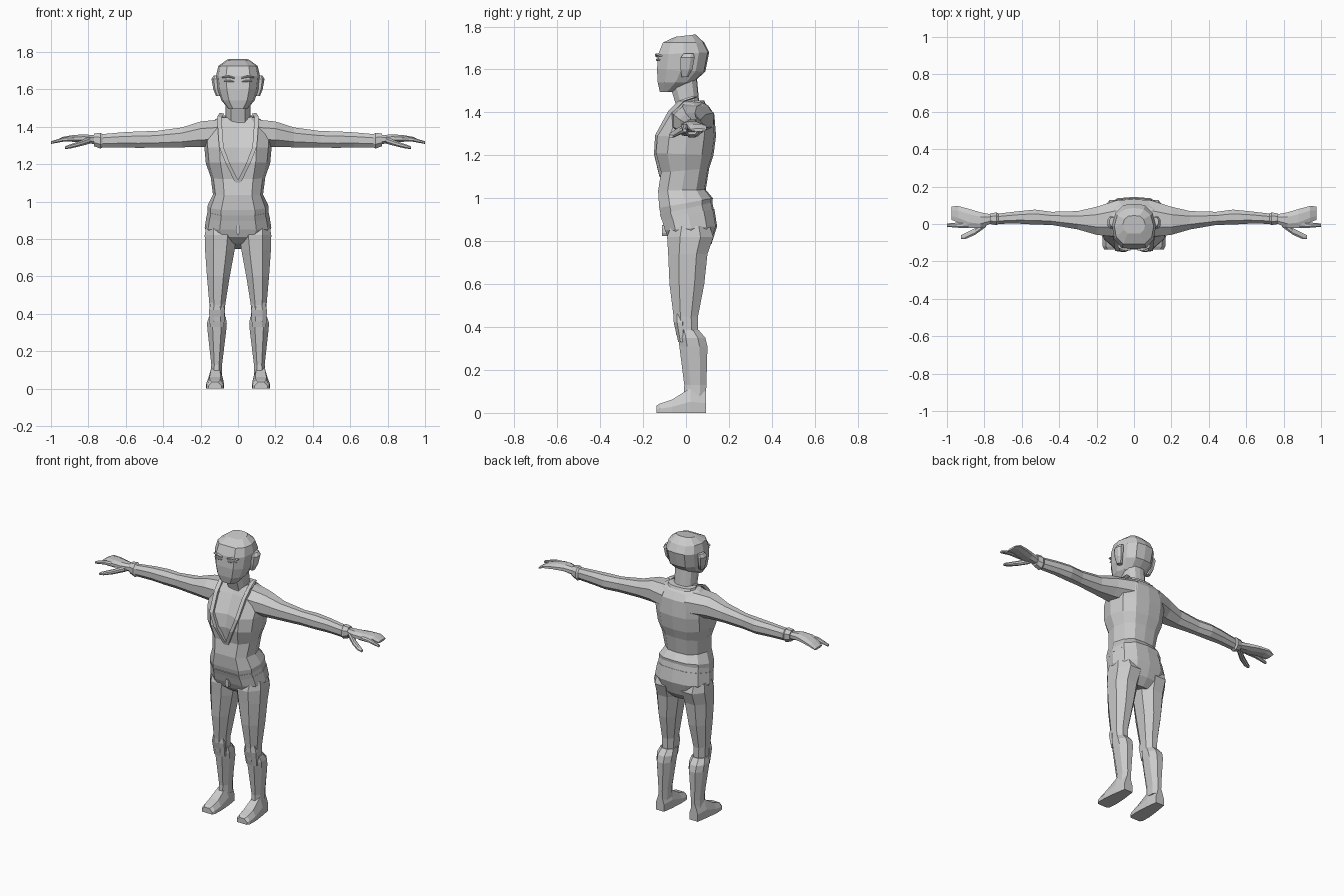
import bpy, bmesh
from mathutils import Vector

grey = bpy.data.materials.new("plain grey")
grey.diffuse_color = (0.6, 0.6, 0.6, 1)


def loft(name, rings, mirror=False):
    """Skin a list of equal-length point rings and cap both ends."""
    bm = bmesh.new()
    rows = [[bm.verts.new(p) for p in r] for r in rings]
    n = len(rows[0])
    for a, b in zip(rows, rows[1:]):
        for i in range(n):
            bm.faces.new((a[i], a[(i + 1) % n], b[(i + 1) % n], b[i]))
    bm.faces.new(rows[0])
    bm.faces.new(rows[-1])
    bmesh.ops.recalc_face_normals(bm, faces=bm.faces)
    me = bpy.data.meshes.new(name)
    bm.to_mesh(me)
    bm.free()
    me.materials.append(grey)
    ob = bpy.data.objects.new(name, me)
    bpy.context.collection.objects.link(ob)
    if mirror:
        ob.modifiers.new("mirror", 'MIRROR').use_mirror_merge = False
    return ob


def octagon(u0, u1, v0, v1, c=0.28):
    """Rectangle with cut corners as eight (u, v) points."""
    a, b = (u1 - u0) * c, (v1 - v0) * c
    return [(u0 + a, v0), (u1 - a, v0), (u1, v0 + b), (u1, v1 - b),
            (u1 - a, v1), (u0 + a, v1), (u0, v1 - b), (u0, v0 + b)]


def body(name, rows):
    """Symmetric upright part: half width, front y/z, back y/z, front recess."""
    half = [(0.55, 0), (0.9, 0.2), (1, 0.5), (0.85, 0.8), (0.5, 0.97)]
    rings = []
    for hw, yf, zf, yb, zb, rec in rows:
        def pt(s, t):
            return Vector((s * hw, yf + (yb - yf) * t, zf + (zb - zf) * t))
        ring = [pt(0, 0) + Vector((0, rec, 0))] + [pt(s, t) for s, t in half]
        ring += [pt(0, 1)] + [pt(-s, t) for s, t in reversed(half)]
        rings.append(ring)
    return loft(name, rings)


def along_z(name, rows, c=0.28):
    """Left and right upright limb: inner x, outer x, front y, back y, z."""
    return loft(name, [[(x, y, z) for x, y in octagon(a, b, f, k, c)]
                       for a, b, f, k, z in rows], True)


def along_x(name, rows, c=0.28):
    """Left and right sideways limb: x, centre y, centre z, half depth, half height."""
    return loft(name, [[(x, y, z) for y, z in octagon(cy - hy, cy + hy, cz - hz, cz + hz, c)]
                       for x, cy, cz, hy, hz in rows], True)


# Head, with a sloping jaw
body("head", [(.05, -.122, 1.495, -.055, 1.495, 0), (.088, -.132, 1.54, .035, 1.54, 0),
              (.108, -.135, 1.6, .09, 1.59, 0), (.117, -.13, 1.67, .108, 1.68, 0),
              (.105, -.108, 1.725, .085, 1.725, 0), (.06, -.05, 1.752, .045, 1.763, 0)])
body("neck", [(.075, -.035, 1.37, .07, 1.42, 0), (.067, -.045, 1.43, .06, 1.46, 0),
              (.066, -.07, 1.51, .05, 1.57, 0)])

# Ears and brows
along_z("ear", [(.09, .118, -.02, .01, 1.565), (.1, .132, -.025, .03, 1.6),
                (.1, .142, -.025, .04, 1.655), (.1, .13, -.01, .035, 1.675)])
along_x("brow", [(.018, -.132, 1.66, .009, .004), (.05, -.134, 1.669, .01, .006),
                 (.085, -.118, 1.664, .009, .003)])
along_x("eye", [(.022, -.133, 1.642, .005, .002), (.045, -.134, 1.645, .005, .006),
                (.075, -.124, 1.645, .006, .002)])

# Jacket body, hollowed along the front centre for the open neck
body("jacket", [(.163, -.118, .925, .122, .98, 0), (.163, -.125, .955, .125, 1.0, 0),
                (.134, -.13, 1.035, .092, 1.04, 0), (.146, -.116, 1.12, .108, 1.14, 0),
                (.172, -.14, 1.21, .128, 1.2, .018), (.18, -.133, 1.29, .14, 1.29, .025),
                (.185, -.07, 1.4, .132, 1.39, .015), (.12, -.03, 1.45, .105, 1.43, 0),
                (.075, -.01, 1.455, .07, 1.455, 0)])

# Lapel strips running from the shoulders down to the point of the neckline
path = [(.085, .03, 1.47), (.098, -.03, 1.45), (.096, -.078, 1.4), (.088, -.138, 1.29),
        (.055, -.143, 1.205), (.004, -.118, 1.1)]
loft("lapel", [[(x - .011, y - .006, z), (x + .013, y - .006, z + .004),
                (x + .013, y + .022, z + .004), (x - .011, y + .022, z)]
               for x, y, z in path], True)
# Raised collar behind the neck
body("collar", [(.098, -.01, 1.42, .1, 1.42, 0), (.092, -.01, 1.46, .085, 1.455, 0)])

# Belt and hips
body("belt", [(.167, -.112, .895, .13, .945, 0), (.162, -.122, .925, .122, .985, 0)])
body("hips", [(.06, -.04, .775, .08, .745, 0), (.15, -.08, .81, .12, .79, 0),
              (.178, -.098, .85, .145, .87, 0), (.168, -.112, .9, .132, .95, 0)])
loft("buckle", [[(x, y, z) for x, z in octagon(-.012, .012, .825, .875)]
                for y in (-.112, -.085)])

# Trouser legs
along_z("leg", [(.03, .17, -.07, .11, .87), (.008, .178, -.088, .128, .82),
                (.018, .176, -.083, .1, .74), (.044, .166, -.077, .085, .6),
                (.068, .153, -.058, .056, .45), (.072, .15, -.045, .055, .36)])

# Boot shafts and knee guards
along_z("boot_shaft", [(.066, .155, -.035, .06, .385), (.06, .166, -.036, .09, .35),
                       (.063, .163, -.031, .1, .31), (.085, .143, -.008, .095, .13),
                       (.085, .145, -.012, .092, .07)])
along_z("knee_guard", [(.08, .145, -.058, 0, .46), (.07, .155, -.057, 0, .42),
                       (.075, .15, -.036, 0, .33)])

# Feet: y, inner x, outer x, top z
loft("foot", [[(a, y, 0), (b, y, 0), (b, y, h * .45), (b - .018, y, h),
               (a + .018, y, h), (a, y, h * .45)]
              for y, a, b, h in [(.093, .09, .148, .1), (.02, .08, .16, .115),
                                 (-.065, .075, .17, .062), (-.12, .078, .168, .044),
                                 (-.137, .088, .158, .034)]], True)

# Sleeves and cuffs
along_x("arm", [(.08, .03, 1.365, .1, .075), (.2, .017, 1.36, .075, .068),
                (.3, .02, 1.343, .049, .053), (.44, .03, 1.333, .035, .044),
                (.53, .037, 1.331, .04, .044), (.62, .035, 1.33, .033, .04),
                (.73, .028, 1.325, .027, .035)])
along_x("cuff", [(.72, .028, 1.325, .025, .033), (.735, .028, 1.325, .034, .042),
                 (.77, .028, 1.33, .028, .034)])

# Hands: palm widening into joined fingers, a forefinger and a thumb
along_x("palm", [(.76, .028, 1.33, .023, .024), (.82, .02, 1.337, .042, .022),
                 (.88, .03, 1.338, .05, .018), (.94, .052, 1.333, .044, .012),
                 (.975, .058, 1.318, .036, .006)])
along_x("forefinger", [(.86, -.002, 1.335, .018, .016), (.93, -.006, 1.333, .015, .012),
                       (1.0, -.006, 1.315, .009, .007)])
along_x("thumb", [(.79, .005, 1.328, .02, .018), (.85, -.04, 1.308, .018, .014),
                  (.9, -.064, 1.294, .016, .011), (.925, -.07, 1.288, .01, .007)])
